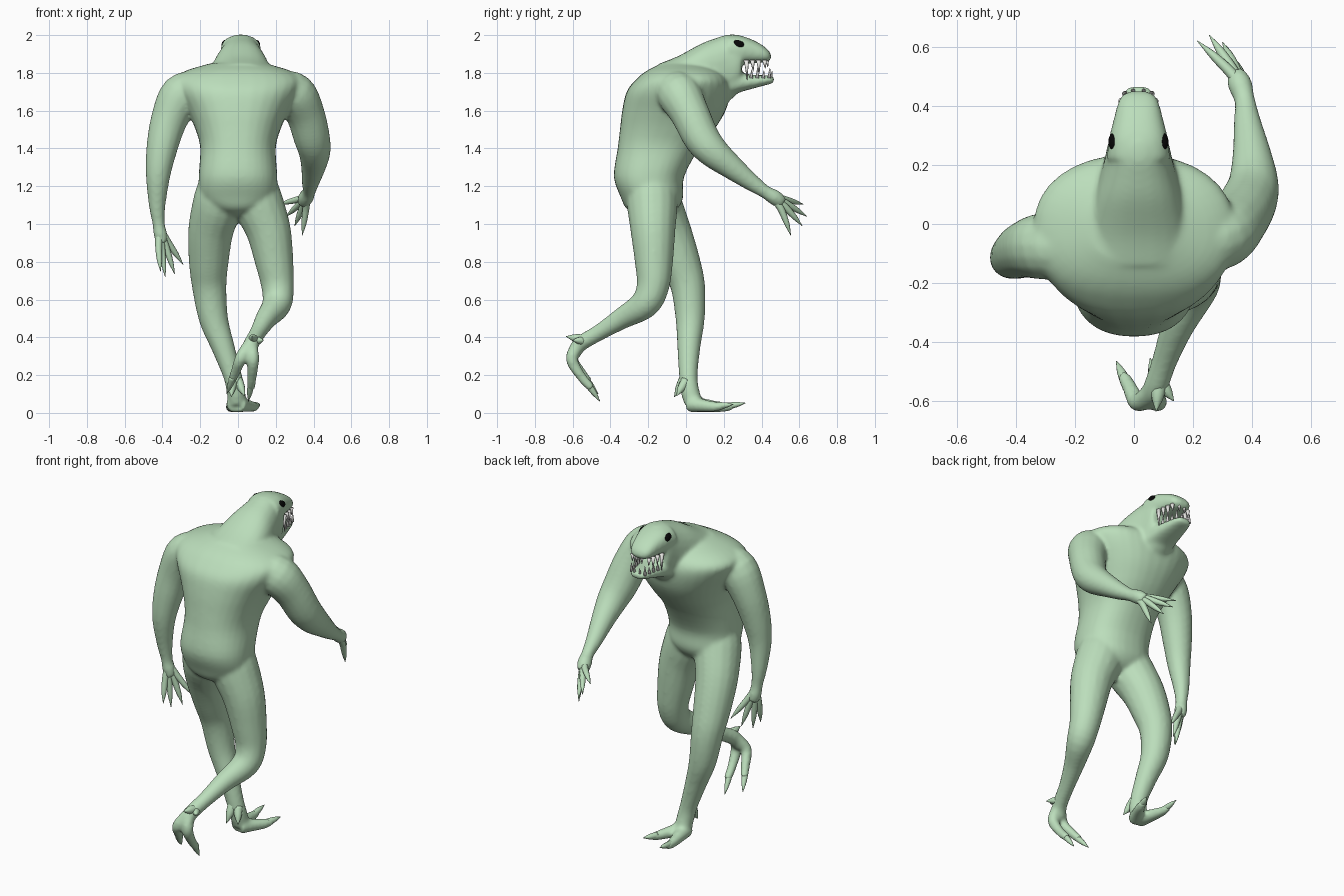
import bpy, bmesh, math
from mathutils import Vector


def material(name, rgb):
    m = bpy.data.materials.new(name)
    m.diffuse_color = (*rgb, 1)
    return m


GREEN = material("pale green skin", (0.50, 0.73, 0.50))
BLACK = material("eye black", (0.002, 0.002, 0.002))
WHITE = material("tooth white", (0.85, 0.85, 0.82))


def finish(bm, name, mat):
    bmesh.ops.recalc_face_normals(bm, faces=bm.faces)
    me = bpy.data.meshes.new(name)
    bm.to_mesh(me)
    bm.free()
    me.materials.append(mat)
    me.polygons.foreach_set("use_smooth", [True] * len(me.polygons))
    ob = bpy.data.objects.new(name, me)
    bpy.context.collection.objects.link(ob)
    return ob


def resample(pts, k=4):
    """Catmull-Rom through tuples of any length."""
    p = [Vector(q) for q in pts]
    p = [2 * p[0] - p[1]] + p + [2 * p[-1] - p[-2]]
    out = []
    for i in range(1, len(p) - 2):
        a, b, c, d = p[i - 1:i + 3]
        for j in range(k):
            t = j / k
            out.append(0.5 * (2 * b + (c - a) * t + (2 * a - 5 * b + 4 * c - d) * t * t
                              + (3 * b - a - 3 * c + d) * t ** 3))
    return out + [p[-2]]


def loft(bm, rings, n=20, power=2.0):
    """Skin (centre, half axis, half axis) rings and close the ends."""
    loops = []
    for c, a, b in rings:
        loop = []
        for i in range(n):
            co, si = math.cos(math.tau * i / n), math.sin(math.tau * i / n)
            u = math.copysign(abs(co) ** (2 / power), co)
            v = math.copysign(abs(si) ** (2 / power), si)
            loop.append(bm.verts.new(c + a * u + b * v))
        loops.append(loop)
    for l, m in zip(loops, loops[1:]):
        for i in range(n):
            j = (i + 1) % n
            bm.faces.new((l[i], l[j], m[j], m[i]))
    bm.faces.new(loops[0][::-1])
    bm.faces.new(loops[-1])


def tube(bm, pts, n=16, k=4):
    """Round limb through (x, y, z, radius) points."""
    q = resample([Vector(p) for p in pts], k)
    c = [Vector(v[:3]) for v in q]
    side = None
    rings = []
    for i, v in enumerate(q):
        t = (c[min(i + 1, len(c) - 1)] - c[max(i - 1, 0)]).normalized()
        side = t.orthogonal() if side is None else side - t * side.dot(t)
        side.normalize()
        r = max(v[3], 0.0015)
        rings.append((c[i], side * r, t.cross(side) * r))
    loft(bm, rings, n)


def head_loft(bm, rows, power=2.0):
    """Rows of (y, bottom z, top z, half width), slightly off centre."""
    rings = [(Vector((0.015, y, (lo + hi) / 2)), Vector((w, 0, 0)), Vector((0, 0, (hi - lo) / 2)))
             for y, lo, hi, w in resample(rows)]
    loft(bm, rings, 24, power)


# Body: torso, head, limbs, fused by remeshing
bm = bmesh.new()
torso = [(1.04, -0.25, -0.10, 0.06), (1.08, -0.315, -0.045, 0.14), (1.14, -0.345, -0.015, 0.20),
         (1.25, -0.382, -0.01, 0.208), (1.40, -0.362, 0.07, 0.20), (1.50, -0.35, 0.15, 0.225),
         (1.60, -0.338, 0.21, 0.27), (1.70, -0.315, 0.235, 0.325), (1.765, -0.265, 0.225, 0.34),
         (1.81, -0.21, 0.18, 0.28), (1.85, -0.13, 0.10, 0.15)]
loft(bm, [(Vector((0, (b + f) / 2, z)), Vector((w, 0, 0)), Vector((0, (f - b) / 2, 0)))
          for z, b, f, w in resample(torso)], 32, 2.3)

# Neck and skull, upper jaw, lower jaw
head_loft(bm, [(-0.14, 1.64, 1.85, 0.18), (-0.04, 1.62, 1.89, 0.175), (0.08, 1.62, 1.955, 0.152),
               (0.16, 1.62, 1.985, 0.132), (0.22, 1.645, 2.003, 0.115), (0.27, 1.69, 2.003, 0.104),
               (0.295, 1.74, 1.995, 0.095)], 2.3)
head_loft(bm, [(0.22, 1.83, 2.0, 0.108), (0.29, 1.845, 1.997, 0.10), (0.36, 1.85, 1.972, 0.083),
               (0.41, 1.855, 1.943, 0.07), (0.438, 1.86, 1.918, 0.055), (0.45, 1.875, 1.90, 0.03)], 2.4)
head_loft(bm, [(0.20, 1.66, 1.80, 0.11), (0.28, 1.695, 1.80, 0.09), (0.36, 1.718, 1.79, 0.073),
               (0.43, 1.737, 1.787, 0.056), (0.46, 1.745, 1.782, 0.04), (0.468, 1.755, 1.775, 0.02)], 2.4)

# Arms, ending in the palms
tube(bm, [(0.21, -0.06, 1.71, 0.10), (0.295, -0.035, 1.685, 0.118), (0.355, 0.02, 1.585, 0.104),
          (0.39, 0.08, 1.46, 0.097), (0.405, 0.14, 1.385, 0.086), (0.40, 0.23, 1.31, 0.068),
          (0.385, 0.34, 1.225, 0.048), (0.375, 0.42, 1.17, 0.036), (0.36, 0.47, 1.14, 0.042),
          (0.345, 0.51, 1.11, 0.034)])
tube(bm, [(-0.21, -0.08, 1.71, 0.10), (-0.30, -0.075, 1.68, 0.114), (-0.365, -0.085, 1.55, 0.098),
          (-0.403, -0.105, 1.40, 0.083), (-0.423, -0.115, 1.26, 0.066), (-0.428, -0.10, 1.10, 0.045),
          (-0.42, -0.09, 1.0, 0.033), (-0.412, -0.085, 0.95, 0.037), (-0.40, -0.08, 0.90, 0.032)])

# Raised leg and standing leg
tube(bm, [(0.085, -0.19, 1.26, 0.11), (0.10, -0.18, 1.13, 0.135), (0.16, -0.175, 0.97, 0.12),
          (0.192, -0.17, 0.80, 0.102), (0.21, -0.175, 0.67, 0.087), (0.205, -0.22, 0.575, 0.078),
          (0.15, -0.34, 0.50, 0.058), (0.105, -0.46, 0.425, 0.044), (0.07, -0.56, 0.365, 0.042),
          (0.045, -0.595, 0.31, 0.036)])
tube(bm, [(-0.085, -0.19, 1.26, 0.11), (-0.10, -0.165, 1.13, 0.135), (-0.143, -0.095, 0.97, 0.121),
          (-0.155, -0.03, 0.80, 0.106), (-0.152, 0.01, 0.67, 0.092), (-0.13, 0.022, 0.50, 0.078),
          (-0.08, 0.015, 0.35, 0.062), (-0.03, 0.012, 0.20, 0.05), (-0.012, 0.02, 0.12, 0.05),
          (-0.005, 0.04, 0.052, 0.049)])
# Feet split into two thick toes
for pts in ([(-0.015, 0.02, 0.048, 0.047), (-0.025, 0.09, 0.04, 0.038), (-0.038, 0.19, 0.031, 0.028),
             (-0.042, 0.25, 0.035, 0.02)],
            [(0.0, 0.02, 0.048, 0.047), (0.04, 0.08, 0.04, 0.036), (0.08, 0.15, 0.033, 0.028),
             (0.097, 0.20, 0.036, 0.02)],
            [(0.06, -0.57, 0.36, 0.035), (0.015, -0.605, 0.29, 0.033), (-0.012, -0.56, 0.22, 0.027),
             (-0.035, -0.515, 0.165, 0.023)],
            [(0.07, -0.57, 0.36, 0.035), (0.08, -0.605, 0.285, 0.033), (0.075, -0.56, 0.20, 0.027),
             (0.068, -0.50, 0.13, 0.023)]):
    tube(bm, pts)

body = finish(bm, "body", GREEN)
remesh = body.modifiers.new("fuse", 'REMESH')
remesh.mode = 'VOXEL'
remesh.voxel_size = 0.01
remesh.use_smooth_shade = True
soften = body.modifiers.new("soften", 'SMOOTH')
soften.factor = 0.5
soften.iterations = 12

# Fingers: base, bent knuckle, pointed tip
bm = bmesh.new()
hands = [((0.365, 0.455, 1.15), [((0.335, 0.505, 1.135), (0.215, 0.62, 1.105)),
                                 ((0.335, 0.52, 1.115), (0.255, 0.64, 1.04)),
                                 ((0.345, 0.52, 1.095), (0.30, 0.615, 0.99)),
                                 ((0.36, 0.50, 1.085), (0.34, 0.555, 0.94))]),
         ((-0.413, -0.085, 0.97), [((-0.42, -0.105, 0.89), (-0.41, -0.14, 0.75)),
                                   ((-0.405, -0.09, 0.885), (-0.385, -0.10, 0.72)),
                                   ((-0.385, -0.075, 0.89), (-0.335, -0.06, 0.735)),
                                   ((-0.375, -0.065, 0.91), (-0.29, -0.02, 0.785))])]
for palm, fingers in hands:
    palm = Vector(palm)
    for base, tip in fingers:
        base, tip = Vector(base), Vector(tip)
        knuckle = base.lerp(tip, 0.5) + (base - palm) * 0.12
        tube(bm, [(*palm, 0.022), (*base, 0.019), (*knuckle, 0.014), (*tip, 0.001)], 10)
finish(bm, "fingers", GREEN)

# Toe claws and heel spurs, rooted inside the feet
bm = bmesh.new()
for a, b, r in [((-0.04, 0.21, 0.034), (-0.042, 0.315, 0.052), 0.02),
                ((0.085, 0.165, 0.036), (0.115, 0.25, 0.045), 0.021),
                ((-0.025, -0.54, 0.19), (-0.06, -0.465, 0.10), 0.02),
                ((0.07, -0.525, 0.16), (0.055, -0.455, 0.06), 0.02),
                ((-0.03, 0.0, 0.19), (-0.035, -0.062, 0.085), 0.032),
                ((0.0, 0.0, 0.17), (0.035, -0.05, 0.09), 0.028),
                ((0.085, -0.53, 0.385), (0.075, -0.635, 0.405), 0.03),
                ((0.085, -0.53, 0.38), (0.135, -0.60, 0.385), 0.026)]:
    a, b = Vector(a), Vector(b)
    tube(bm, [(*a, r), (*a.lerp(b, 0.55), r * 0.7), (*b, 0.001)], 10)
finish(bm, "claws", GREEN)

# Teeth: sparse rows along both jaws, one long fang each side
bm = bmesh.new()
for i in range(4):
    y = 0.32 + 0.032 * i
    for s in (-1, 1):
        wu, wl = 0.076 - 0.2 * (y - 0.315), 0.066 - 0.2 * (y - 0.315)
        drop = (0.105, 0.06, 0.07, 0.045)[i]
        tube(bm, [(0.015 + s * wu, y, 1.868, 0.013), (0.015 + s * wu, y + 0.004, 1.868 - drop, 0.001)], 8, 1)
        rise = (0.045, 0.06, 0.04, 0.055)[i]
        tube(bm, [(0.015 + s * wl, y + 0.025, 1.772, 0.010),
                  (0.015 + s * wl, y + 0.028, 1.772 + rise, 0.001)], 8, 1)
for x in (-0.018, 0.018):
    tube(bm, [(0.015 + x, 0.43, 1.872, 0.010), (0.015 + x, 0.433, 1.83, 0.001)], 8, 1)
    tube(bm, [(0.015 + x, 0.45, 1.77, 0.009), (0.015 + x, 0.456, 1.81, 0.001)], 8, 1)
finish(bm, "teeth", WHITE)

# Eyes
for s, side in ((-1, "left"), (1, "right")):
    bm = bmesh.new()
    bmesh.ops.create_uvsphere(bm, u_segments=20, v_segments=12, radius=1)
    bmesh.ops.scale(bm, vec=(0.015, 0.03, 0.02), verts=bm.verts)
    eye = finish(bm, side + "_eye", BLACK)
    eye.location = (0.015 + s * 0.086, 0.28, 1.953)
    eye.rotation_euler = (-0.4, s * -0.35, s * 0.15)
